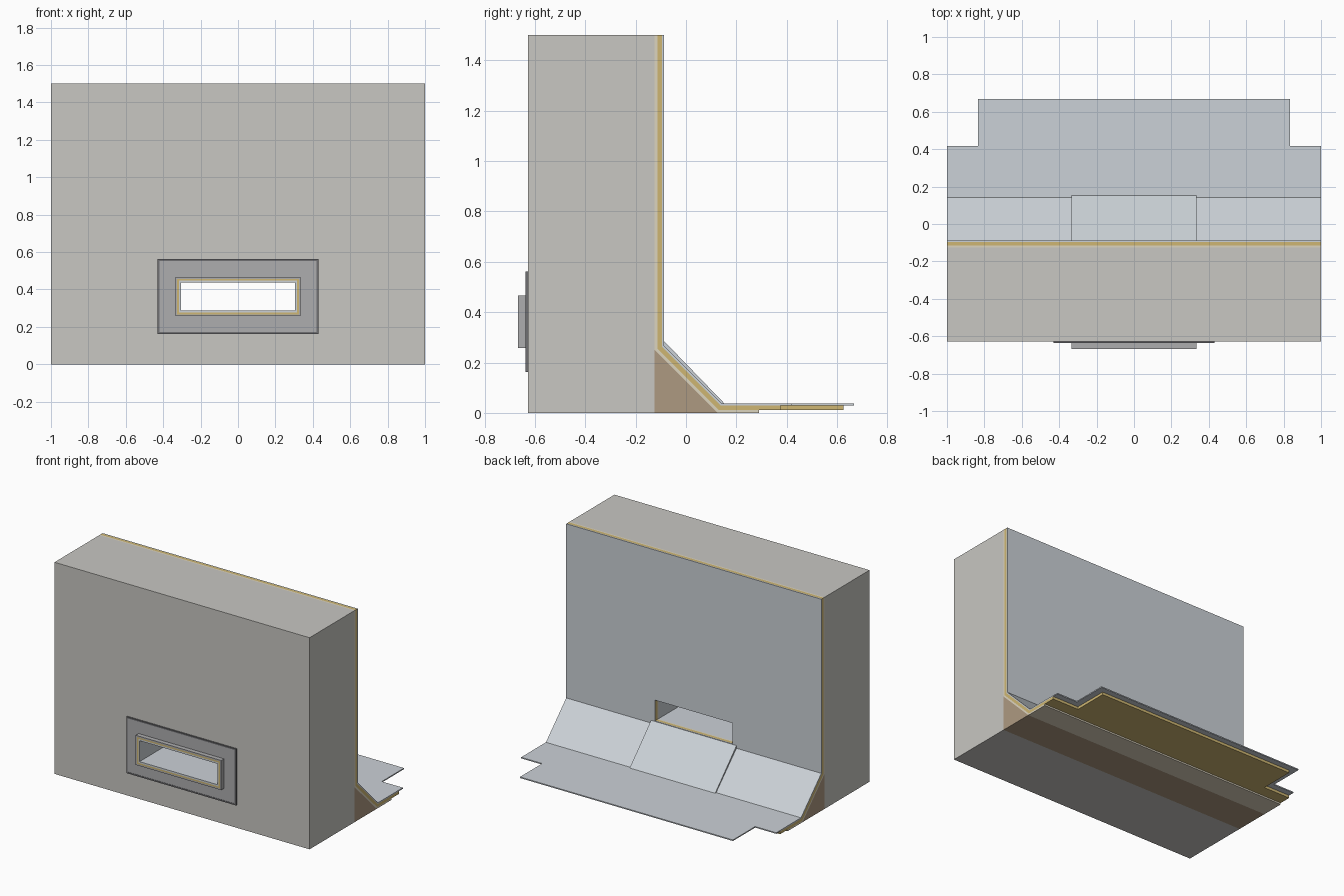
import bpy, bmesh

if "Cube" in bpy.data.objects:
    bpy.data.objects.remove(bpy.data.objects["Cube"])

FRONT, BACK, R2 = -0.627, -0.125, 2 ** 0.5


def mat(name, rgb):
    m = bpy.data.materials.new(name)
    m.diffuse_color = (*rgb, 1)
    m.use_nodes = True
    m.node_tree.nodes["Principled BSDF"].inputs["Base Color"].default_value = m.diffuse_color
    return m


STONE = mat("stone", (0.58, 0.57, 0.54))
CREAM = mat("cream", (0.72, 0.66, 0.52))
GOLD = mat("gold", (0.62, 0.47, 0.17))
BROWN = mat("brown", (0.42, 0.32, 0.22))
METAL = mat("metal", (0.42, 0.42, 0.43))
DARK = mat("dark", (0.16, 0.16, 0.17))
SHEET = mat("sheet", (0.6, 0.64, 0.68))


def finish(name, bm, material):
    bmesh.ops.recalc_face_normals(bm, faces=bm.faces)
    me = bpy.data.meshes.new(name)
    bm.to_mesh(me)
    bm.free()
    ob = bpy.data.objects.new(name, me)
    bpy.context.collection.objects.link(ob)
    if material:
        me.materials.append(material)
    return ob


def prism(name, pts, x0, x1, material=None):
    """Extrude a (y, z) profile from x0 to x1."""
    bm = bmesh.new()
    f = bm.faces.new([bm.verts.new((x0, y, z)) for y, z in pts])
    ext = bmesh.ops.extrude_face_region(bm, geom=[f])["geom"]
    vs = [v for v in ext if isinstance(v, bmesh.types.BMVert)]
    bmesh.ops.translate(bm, verts=vs, vec=(x1 - x0, 0, 0))
    return finish(name, bm, material)


def box(name, x0, x1, y0, y1, z0, z1, material=None):
    return prism(name, [(y0, z0), (y1, z0), (y1, z1), (y0, z1)], x0, x1, material)


def frame(name, outer, inner, y0, y1, material):
    """Rectangular tube along y; outer and inner are (half width, z0, z1)."""
    bm = bmesh.new()
    rings = []
    for (w, a, b), y in ((outer, y0), (outer, y1), (inner, y1), (inner, y0)):
        rings.append([bm.verts.new((x, y, z)) for x, z in
                      ((-w, a), (w, a), (w, b), (-w, b))])
    for i in range(4):
        p, q = rings[i], rings[(i + 1) % 4]
        for j in range(4):
            k = (j + 1) % 4
            bm.faces.new((p[j], p[k], q[k], q[j]))
    return finish(name, bm, material)


def cut(ob, *bounds):
    cutter = box("cutter", *bounds)
    mod = ob.modifiers.new("cut", "BOOLEAN")
    mod.operation, mod.solver, mod.object = "DIFFERENCE", "EXACT", cutter
    bpy.context.view_layer.objects.active = ob
    bpy.ops.object.modifier_apply(modifier=mod.name)
    bpy.data.objects.remove(cutter)


def layer(name, d0, d1, end, material):
    """Bent roofing layer between two offsets from wall, slope and deck."""
    def line(d):
        s = 0.125 + R2 * d
        return [(BACK + d, 1.5), (BACK + d, s - BACK - d), (s - d, d), (end, d)]
    ob = prism(name, line(d0) + line(d1)[::-1], -1, 1, material)
    cut(ob, -0.305, 0.305, -0.3, 0.0, 0.288, 0.436)
    return ob


# Wall with outlet opening: a full-width frame
frame("wall", (1, 0, 1.5), (0.335, 0.257, 0.467), FRONT, BACK, STONE)

# Sloped filler at the wall foot
prism("cant_strip", [(BACK, 0), (0.125, 0), (BACK, 0.25)], -1, 1, BROWN)

# Roofing layers, the upper two notched at their far corners
layer("base_sheet", 0, 0.011, 0.29, CREAM)
for name, d0, d1, end, nx, ny, m in (
        ("adhesive_layer", 0.011, 0.03, 0.625, 0.79, 0.375, GOLD),
        ("cap_sheet", 0.03, 0.038, 0.667, 0.835, 0.418, SHEET)):
    ob = layer(name, d0, d1, end, m)
    for s in (-1, 1):
        x0, x1 = sorted((s * nx, s * 1.2))
        cut(ob, x0, x1, ny, 0.9, -0.1, 0.2)

# Extra sheet on the slope below the opening
prism("apron_sheet", [(-0.088, 0.262), (-0.088, 0.286), (0.152, 0.038), (0.138, 0.038)],
      -0.335, 0.335, SHEET)

# Outlet sleeve: three nested tubes through the wall
rings = [(0.335, 0.257, 0.467), (0.325, 0.267, 0.457),
         (0.315, 0.277, 0.447), (0.305, 0.288, 0.436)]
for name, o, i, m in zip(("sleeve_outer", "sleeve_adhesive", "sleeve_lining"),
                         rings, rings[1:], (METAL, GOLD, SHEET)):
    frame(name, o, i, -0.667, BACK, m)

# Front flange and its sealant rim
frame("flange", (0.42, 0.172, 0.552), rings[0], -0.635, FRONT, METAL)
frame("sealant_rim", (0.43, 0.162, 0.562), (0.42, 0.172, 0.552), -0.637, FRONT, DARK)
